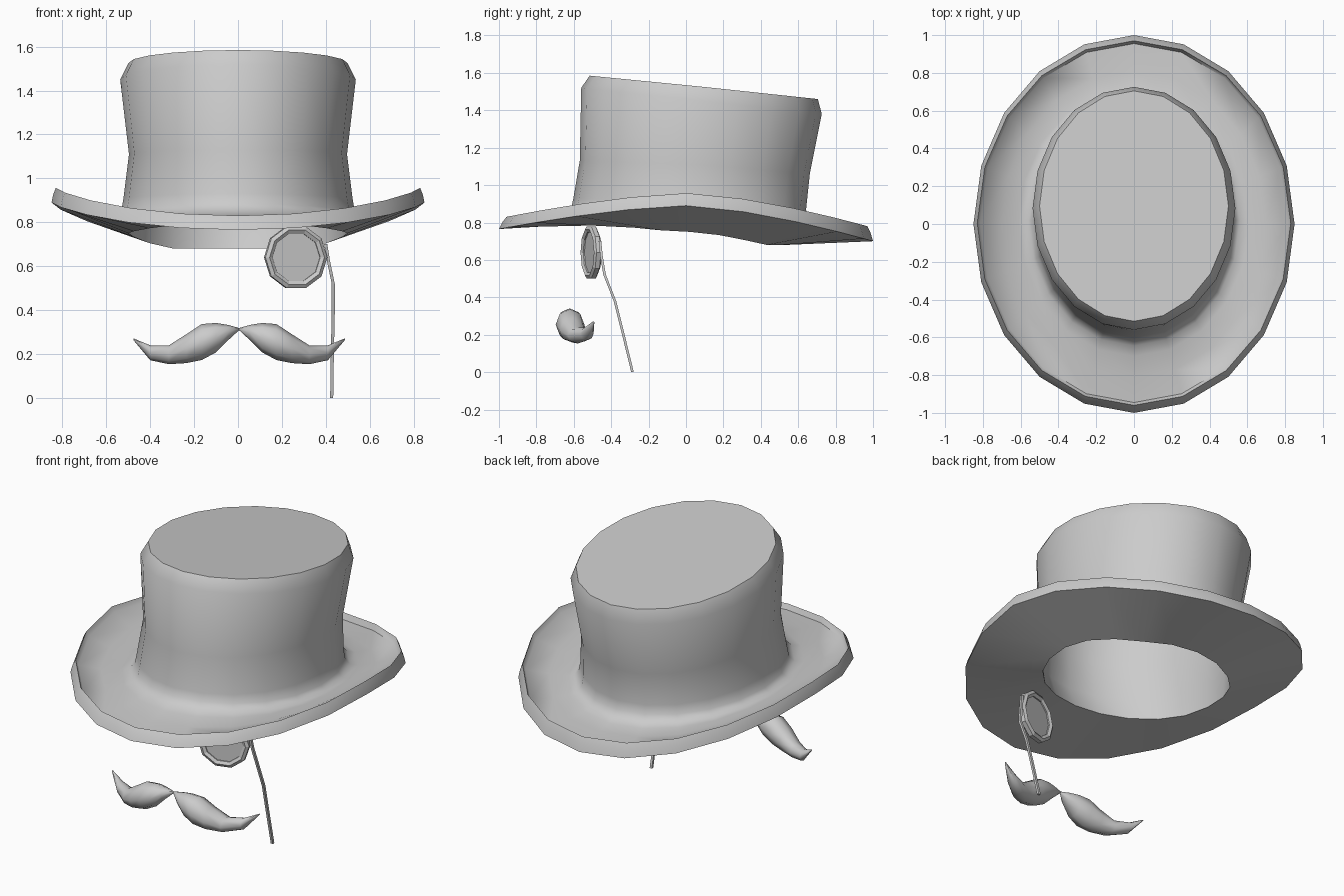
import bpy, math
from mathutils import Vector, Matrix

if "Cube" in bpy.data.objects:
    bpy.data.objects.remove(bpy.data.objects["Cube"])


def loft(name, rings, angle, close=False):
    """Skin a list of equal-length point rings; cap both ends or close into a loop."""
    n = len(rings[0])
    verts = [p for r in rings for p in r]
    count = len(rings)
    faces = []
    for i in range(count if close else count - 1):
        a, b = i * n, ((i + 1) % count) * n
        faces += [(a + j, a + (j + 1) % n, b + (j + 1) % n, b + j) for j in range(n)]
    if not close:
        faces.append(tuple(reversed(range(n))))
        faces.append(tuple(range((count - 1) * n, count * n)))
    mesh = bpy.data.meshes.new(name)
    mesh.from_pydata(verts, [], faces)
    obj = bpy.data.objects.new(name, mesh)
    bpy.context.collection.objects.link(obj)
    bpy.ops.object.select_all(action='DESELECT')
    obj.select_set(True)
    bpy.context.view_layer.objects.active = obj
    bpy.ops.object.mode_set(mode='EDIT')
    bpy.ops.mesh.select_all(action='SELECT')
    bpy.ops.mesh.normals_make_consistent(inside=False)
    bpy.ops.object.mode_set(mode='OBJECT')
    if angle:
        bpy.ops.object.shade_smooth_by_angle(angle=math.radians(angle))
    return obj


def hat_ring(a, b, cy, zf, zs, zb, p=1.5):
    """20-sided oval whose height runs from front to side to back."""
    pts = []
    for i in range(20):
        t = 2 * math.pi * i / 20
        s = math.sin(t)
        z = zs + ((zb if s > 0 else zf) - zs) * abs(s) ** p
        pts.append((a * math.cos(t), cy + b * s, max(z, 0.68)))
    return pts


# Hat: crown top, crown wall, brim, rolled rim, underside and hollow inside
loft("top_hat", [hat_ring(*r) for r in [
    (0.50, 0.61, 0.095, 1.585, 1.525, 1.46, 1),
    (0.537, 0.643, 0.083, 1.52, 1.45, 1.38, 1),
    (0.497, 0.615, 0.047, 1.13, 1.11, 1.06, 1),
    (0.522, 0.622, 0.02, 0.93, 0.91, 0.87),
    (0.532, 0.632, 0.02, 0.885, 0.85, 0.82),
    (0.56, 0.66, 0.015, 0.85, 0.825, 0.785),
    (0.61, 0.71, 0.01, 0.832, 0.83, 0.765),
    (0.70, 0.81, 0, 0.812, 0.866, 0.752),
    (0.815, 0.95, 0.005, 0.80, 0.928, 0.745),
    (0.83, 0.965, 0.005, 0.83, 0.957, 0.78),
    (0.843, 0.985, 0.002, 0.80, 0.925, 0.745),
    (0.85, 1.00, 0, 0.765, 0.89, 0.70),
    (0.50, 0.51, 0.02, 0.80, 0.75, 0.65),
    (0.487, 0.57, 0.03, 0.93, 0.90, 0.86),
    (0.475, 0.59, 0.047, 1.13, 1.11, 1.06, 1),
    (0.51, 0.62, 0.083, 1.51, 1.44, 1.37, 1),
]], 58)

# Monocle: ten-sided frame and lens, turned slightly outwards
place = Matrix.Translation((0.263, -0.507, 0.64)) @ Matrix.Rotation(math.radians(16), 4, 'Z')


def decagon(r, d):
    return [place @ Vector((r * math.cos(math.pi * i / 5), d, r * math.sin(math.pi * i / 5)))
            for i in range(10)]


loft("monocle_frame", [decagon(r, d) for r, d in [
    (0.147, -0.012), (0.13, -0.022), (0.113, -0.012),
    (0.113, 0.012), (0.13, 0.022), (0.147, 0.012)]], 0, close=True)
loft("monocle_lens", [decagon(0.114, -0.005), decagon(0.114, 0.005)], 0)

# Monocle cord: thin square strand hanging from the frame
cord = [(0.40, -0.46, 0.70), (0.413, -0.452, 0.62), (0.434, -0.435, 0.52),
        (0.434, -0.38, 0.38), (0.43, -0.335, 0.20), (0.427, -0.286, 0.0)]
loft("monocle_cord", [[(x + 0.007 * u, y + 0.007 * v, z)
                       for u, v in ((-1, -1), (1, -1), (1, 1), (-1, 1))]
                      for x, y, z in cord], 30)

# Moustache: mirrored halves, each an oval section swept to an upturned tip
path = [(0.0, -0.61, 0.313, 0.005, 0.005), (0.05, -0.62, 0.297, 0.038, 0.035),
        (0.105, -0.622, 0.274, 0.063, 0.067), (0.17, -0.62, 0.254, 0.077, 0.082),
        (0.24, -0.607, 0.224, 0.07, 0.066), (0.32, -0.578, 0.196, 0.054, 0.043),
        (0.405, -0.53, 0.205, 0.036, 0.034), (0.482, -0.495, 0.267, 0.005, 0.004)]
for side, name in ((1, "moustache_right"), (-1, "moustache_left")):
    rings = []
    for x, y, z, ry, rz in path:
        rings.append([(0.005 + side * x, y + ry * math.cos(math.pi * i / 4),
                       z + rz * math.sin(math.pi * i / 4)) for i in range(8)])
    loft(name, rings, 60)
